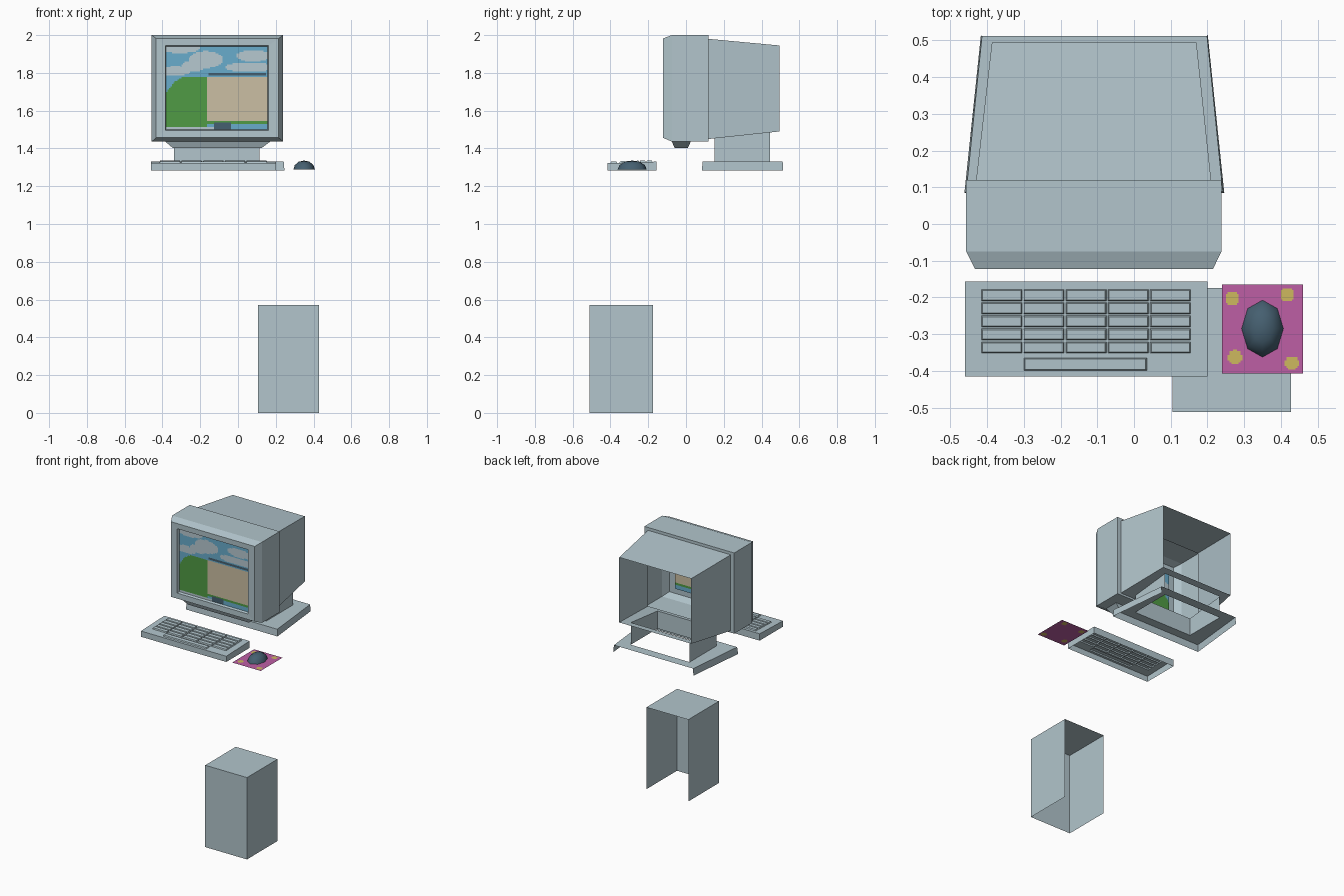
import bpy, bmesh, math

if "Cube" in bpy.data.objects:
    bpy.data.objects.remove(bpy.data.objects["Cube"])


def mat(name, r, g, b):
    m = bpy.data.materials.new(name)
    m.diffuse_color = (r, g, b, 1)
    m.use_nodes = True
    m.node_tree.nodes["Principled BSDF"].inputs["Base Color"].default_value = m.diffuse_color
    return m


BODY = mat("pale blue grey", 0.445, 0.558, 0.604)
SKY = mat("sky blue", 0.138, 0.413, 0.604)
CLOUD = mat("cloud grey", 0.47, 0.58, 0.63)
GREEN = mat("hill green", 0.08, 0.328, 0.058)
BEIGE = mat("window beige", 0.597, 0.521, 0.366)
SLATE = mat("dark slate", 0.06, 0.115, 0.162)
PINK = mat("pad magenta", 0.515, 0.114, 0.376)
YELLOW = mat("spot yellow", 0.61, 0.485, 0.114)


def finish(name, bm, mats, smooth=False):
    me = bpy.data.meshes.new(name)
    bm.to_mesh(me)
    bm.free()
    for m in mats:
        me.materials.append(m)
    for p in me.polygons:
        p.use_smooth = smooth
    ob = bpy.data.objects.new(name, me)
    bpy.context.collection.objects.link(ob)
    return ob


def upright(x0, x1, z0, z1, y):
    """Rectangle facing y; sides: 0 bottom, 1 right, 2 top, 3 left."""
    return [(x0, y, z0), (x1, y, z0), (x1, y, z1), (x0, y, z1)]


def level(x0, x1, y0, y1, z, inset_back=0.0):
    """Level rectangle; sides: 0 front, 1 right, 2 back, 3 left."""
    return [(x0, y0, z), (x1, y0, z), (x1 - inset_back, y1, z), (x0 + inset_back, y1, z)]


def loft(name, rings, skip=(), cap=False):
    """Skin rectangles in order; skip holds (segment, side) pairs left open."""
    bm = bmesh.new()
    vs = [[bm.verts.new(p) for p in r] for r in rings]
    for i in range(len(vs) - 1):
        for s in range(4):
            if (i, s) not in skip:
                t = (s + 1) % 4
                bm.faces.new((vs[i][s], vs[i][t], vs[i + 1][t], vs[i + 1][s]))
    if cap:
        bm.faces.new(vs[-1])
    bmesh.ops.recalc_face_normals(bm, faces=bm.faces)
    return finish(name, bm, [BODY])


def painted_grid(name, origin, u, v, nu, nv, mats, rule):
    """Flat panel of small cells, each coloured by rule(centre)."""
    bm = bmesh.new()
    g = [[bm.verts.new([origin[k] + u[k] * i / nu + v[k] * j / nv for k in range(3)])
          for i in range(nu + 1)] for j in range(nv + 1)]
    for j in range(nv):
        for i in range(nu):
            f = bm.faces.new((g[j][i], g[j][i + 1], g[j + 1][i + 1], g[j + 1][i]))
            f.material_index = mats.index(rule(f.calc_center_median()))
    return finish(name, bm, mats)


# Monitor: recessed bezel, chamfered front case, stepped rear cover, open back
COVER_F = upright(-0.43, 0.21, 1.45, 1.98, 0.12)
COVER_B = upright(-0.387, 0.17, 1.49, 1.945, 0.495)
loft("monitor_case", [
    upright(-0.38, 0.157, 1.50, 1.94, -0.105),
    upright(-0.385, 0.162, 1.495, 1.945, -0.122),
    upright(-0.433, 0.215, 1.457, 1.982, -0.123),
    upright(-0.457, 0.238, 1.436, 2.0, -0.075),
    upright(-0.457, 0.238, 1.436, 2.0, 0.12),
    COVER_F, COVER_B], skip={(5, 0)})

# Sloped monitor floor with the opening for the neck
slope = lambda y: 1.45 + 0.04 * (y - 0.12) / 0.375
NECK = (-0.34, 0.115, 0.15, 0.445)
neck_top = [(x, y, slope(y)) for x, y, z in level(*NECK, 0)]
loft("monitor_floor", [[COVER_F[0], COVER_F[1], COVER_B[1], COVER_B[0]], neck_top])

# Neck, foot and the lip below the bezel
loft("neck", [neck_top, level(*NECK, 1.33)], skip={(0, 2)})
loft("monitor_foot", [
    level(*NECK, 1.33),
    level(-0.457, 0.242, 0.088, 0.512, 1.33, 0.043),
    level(-0.462, 0.246, 0.084, 0.515, 1.282, 0.045)], skip={(1, 2)})
loft("bezel_lip", [
    level(-0.385, 0.17, -0.075, 0.025, 1.436),
    level(-0.345, 0.125, -0.06, 0.01, 1.402)], cap=True)

# Screen picture
CLOUDS = [(-0.31, 1.93, 0.11, 0.025), (-0.17, 1.87, 0.09, 0.045), (-0.33, 1.81, 0.08, 0.025),
          (0.08, 1.89, 0.09, 0.03), (0.06, 1.83, 0.13, 0.025), (-0.24, 1.835, 0.06, 0.03)]


def picture(c):
    x, z = c.x, c.z
    if -0.13 < x < -0.035 and z < 1.537:
        return SLATE
    if x > -0.165 and 1.543 < z < 1.777:
        return BEIGE
    if -0.155 < x < 0.15 and 1.784 < z < 1.799:
        return SLATE
    if x > -0.165 and 1.53 < z < 1.543:
        return GREEN
    if z < 1.515 and x < -0.1:
        return CLOUD
    hill = 1.78 - 0.085 * (max(0, -0.27 - x) / 0.11) ** 2
    if x < -0.165 and z < hill:
        return GREEN
    if any(((x - a) / rx) ** 2 + ((z - b) / rz) ** 2 < 1 for a, b, rx, rz in CLOUDS):
        return CLOUD
    return SKY


painted_grid("screen", (-0.38, -0.105, 1.50), (0.537, 0, 0), (0, 0, 0.44), 72, 60,
             [SKY, CLOUD, GREEN, BEIGE, SLATE], picture)

# Keyboard: hollow shell whose top is cut into raised keys
X0, X1, Y0, Y1 = -0.46, 0.2, -0.415, -0.157
top_z = lambda y: 1.322 + 0.008 * (y - Y0) / (Y1 - Y0)
cols = [(-0.415 + 0.1148 * i, -0.415 + 0.1148 * i + 0.110) for i in range(5)]
rows = [(-0.352 + 0.0357 * j, -0.352 + 0.0357 * j + 0.031) for j in range(5)]
bar_x, bar_y = (-0.3, 0.035), (-0.399, -0.365)
xs = sorted({X0, X1, *bar_x, *[a for c in cols for a in c]})
ys = sorted({Y0, Y1, *bar_y, *[a for r in rows for a in r]})
bm = bmesh.new()
grid = [[bm.verts.new((x, y, top_z(y))) for x in xs] for y in ys]
inside = lambda v, spans: any(a < v < b for a, b in spans)
keys = []
for j in range(len(ys) - 1):
    for i in range(len(xs) - 1):
        f = bm.faces.new((grid[j][i], grid[j][i + 1], grid[j + 1][i + 1], grid[j + 1][i]))
        cx, cy = (xs[i] + xs[i + 1]) / 2, (ys[j] + ys[j + 1]) / 2
        if (inside(cx, cols) and inside(cy, rows)) or (inside(cx, [bar_x]) and inside(cy, [bar_y])):
            keys.append(f)
rim = [e for e in bm.edges if e.is_boundary]
skirt = bmesh.ops.extrude_edge_only(bm, edges=rim)["geom"]
for v in skirt:
    if isinstance(v, bmesh.types.BMVert):
        v.co.z = 1.282
bm.normal_update()
bmesh.ops.inset_region(bm, faces=keys, thickness=0.003, depth=0.008, use_even_offset=True)
finish("keyboard", bm, [BODY])

# Mouse pad with four spots
SPOTS = [(0.267, -0.203), (0.417, -0.193), (0.275, -0.362), (0.43, -0.378)]
painted_grid("mouse_pad", (0.24, -0.407, 1.286), (0.22, 0, 0), (0, 0.242, 0), 44, 48,
             [PINK, YELLOW],
             lambda c: YELLOW if any(math.hypot(c.x - a, c.y - b) < 0.019 for a, b in SPOTS) else PINK)

# Mouse: low-poly half ellipsoid
bm = bmesh.new()
bmesh.ops.create_uvsphere(bm, u_segments=8, v_segments=6, radius=1)
bmesh.ops.delete(bm, geom=[v for v in bm.verts if v.co.z < -0.01], context="VERTS")
for v in bm.verts:
    v.co = (0.35 + 0.057 * v.co.x, -0.285 + 0.0775 * v.co.y, 1.288 + 0.048 * v.co.z)
finish("mouse", bm, [SLATE], smooth=True)

# Computer tower: open at the back and underneath
loft("tower", [
    level(0.105, 0.428, -0.512, -0.175, 0),
    level(0.105, 0.428, -0.512, -0.175, 0.572)], skip={(0, 2)}, cap=True)
